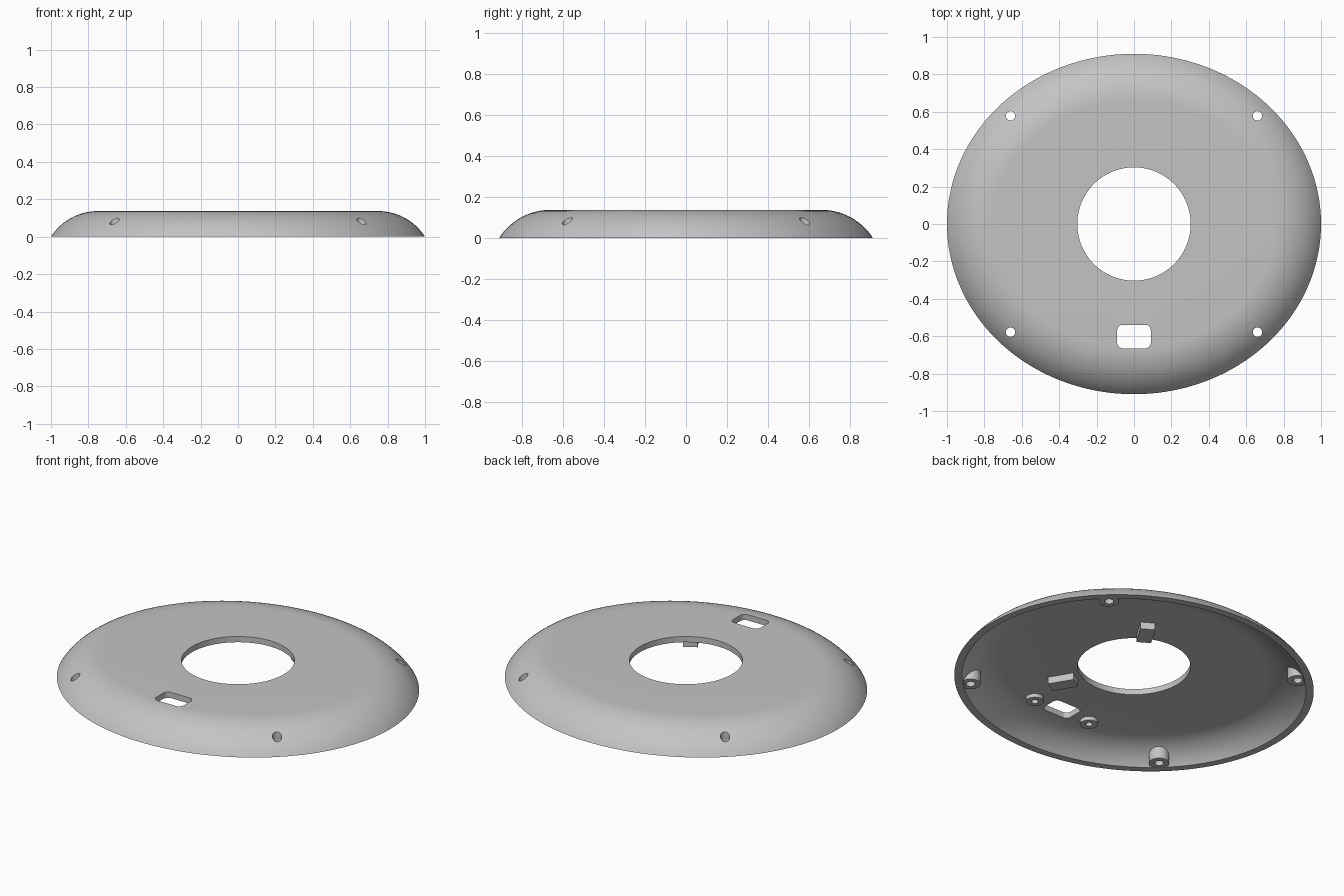
import bpy, bmesh, math
from mathutils import Vector

if "Cube" in bpy.data.objects:
    bpy.data.objects.remove(bpy.data.objects["Cube"])

A, B = 1.0, 0.91            # half sizes of the oval outline
TOP, CEIL = 0.137, 0.103    # outer top and inner ceiling heights
FLAT = 0.25                 # inset from the rim where the flat top begins
R = (FLAT ** 2 + TOP ** 2) / (2 * TOP)   # edge rounding radius
R_IN = R - (TOP - CEIL)
ZC = TOP - R                # height of the rounding centre
HOLE = 0.303
SEG = 144

grey = bpy.data.materials.new("light grey plastic")
grey.diffuse_color = (0.55, 0.55, 0.55, 1)
grey.use_nodes = True
grey.node_tree.nodes["Principled BSDF"].inputs["Base Color"].default_value = grey.diffuse_color


def finish(bm, name, angle=35):
    bmesh.ops.recalc_face_normals(bm, faces=bm.faces)
    me = bpy.data.meshes.new(name)
    bm.to_mesh(me)
    bm.free()
    ob = bpy.data.objects.new(name, me)
    bpy.context.collection.objects.link(ob)
    me.materials.append(grey)
    smooth(ob, angle)
    return ob


def smooth(ob, angle=35):
    bpy.ops.object.select_all(action='DESELECT')
    ob.select_set(True)
    bpy.context.view_layer.objects.active = ob
    bpy.ops.object.shade_smooth_by_angle(angle=math.radians(angle))


def oval(t, inset):
    """Point on the outline moved inwards by a constant distance."""
    c, s = math.cos(t), math.sin(t)
    n = Vector((B * c, A * s)).normalized()
    return Vector((A * c, B * s)) - n * inset


def bridge(bm, rings, closed=False):
    pairs = list(zip(rings, rings[1:]))
    if closed:
        pairs.append((rings[-1], rings[0]))
    for a, b in pairs:
        n = len(a)
        for i in range(n):
            j = (i + 1) % n
            bm.faces.new((a[i], a[j], b[j], b[i]))


def arc(radius, steps):
    """(inset, height) pairs from the rim up to the flat zone."""
    a0 = math.acos(-ZC / radius)
    return [(FLAT - radius * math.sin(a0 * (1 - i / steps)),
             ZC + radius * math.cos(a0 * (1 - i / steps))) for i in range(steps + 1)]


def prism(name, pts, z0, z1):
    bm = bmesh.new()
    lo = [bm.verts.new((x, y, z0)) for x, y in pts]
    hi = [bm.verts.new((x, y, z1)) for x, y in pts]
    bridge(bm, [lo, hi])
    bm.faces.new(lo)
    bm.faces.new(hi)
    return finish(bm, name)


def circle(cx, cy, r, n=32):
    return [(cx + r * math.cos(2 * math.pi * i / n),
             cy + r * math.sin(2 * math.pi * i / n)) for i in range(n)]


def dome_height(x, y):
    d = min((oval(2 * math.pi * i / 720, 0) - Vector((x, y))).length for i in range(720))
    return TOP if d >= FLAT else ZC + math.sqrt(R * R - (FLAT - d) ** 2)


def tube(name, cx, cy, r_out, r_in, z0, top):
    """Hollow post whose upper edge follows the height function."""
    bm = bmesh.new()
    def ring(r, z, drop=0):
        return [bm.verts.new((x, y, z if z is not None else top(x, y) - drop))
                for x, y in circle(cx, cy, r)]
    bridge(bm, [ring(r_out, None, 0.012), ring(r_out, z0), ring(r_in, z0),
                ring(r_in, None, 0.004)], closed=True)
    return finish(bm, name)


# Domed shell: rounded oval cover blending into a round central opening
bm = bmesh.new()
rings = []
ts = [2 * math.pi * i / SEG for i in range(SEG)]


def add_oval(inset, z):
    rings.append([bm.verts.new((*oval(t, inset), z)) for t in ts])


def add_round(z):
    rings.append([bm.verts.new((HOLE * math.cos(t), HOLE * math.sin(t), z)) for t in ts])


for inset, z in arc(R, 14):
    add_oval(inset, z)
add_round(TOP)
add_round(CEIL)
for inset, z in reversed(arc(R_IN, 12)):
    add_oval(inset, z)
bridge(bm, rings, closed=True)
shell = finish(bm, "cover_shell")

# Cutters: four screw holes and the rounded slot
mounts = [(sx * 0.66, sy * 0.578) for sx in (-1, 1) for sy in (-1, 1)]
cutters = [prism("hole_cutter", circle(x, y, 0.025), -0.1, 0.3) for x, y in mounts]
slot = []
for k, (sx, sy) in enumerate(((1, 1), (-1, 1), (-1, -1), (1, -1))):
    for i in range(7):
        a = math.pi / 2 * (k + i / 6)
        slot.append((sx * 0.06 + 0.03 * math.cos(a),
                     -0.602 + sy * 0.033 + 0.03 * math.sin(a)))
cutters.append(prism("slot_cutter", slot, -0.1, 0.3))
for c in cutters:
    m = shell.modifiers.new("cut", 'BOOLEAN')
    m.operation, m.solver, m.object = 'DIFFERENCE', 'EXACT', c
    bpy.context.view_layer.objects.active = shell
    bpy.ops.object.modifier_apply(modifier=m.name)
    bpy.data.objects.remove(c)
smooth(shell)

# Screw posts under the rounded edge
for x, y in mounts:
    tube("screw_post", x, y, 0.055, 0.025, 0.004, dome_height)

# Short bosses on either side of the slot
for sx in (-1, 1):
    tube("slot_boss", sx * 0.19, -0.602, 0.048, 0.019, 0.08, lambda x, y: CEIL + 0.015)

# Radial tabs beside the central opening
for sy in (-1, 1):
    a = math.radians(59 * sy)
    u, v = Vector((math.cos(a), math.sin(a))), Vector((-math.sin(a), math.cos(a)))
    pts = [u * r + v * w for r, w in ((0.33, -0.04), (0.475, -0.04), (0.475, 0.04), (0.33, 0.04))]
    prism("locking_tab", [tuple(p) for p in pts], 0.062, CEIL + 0.01)
